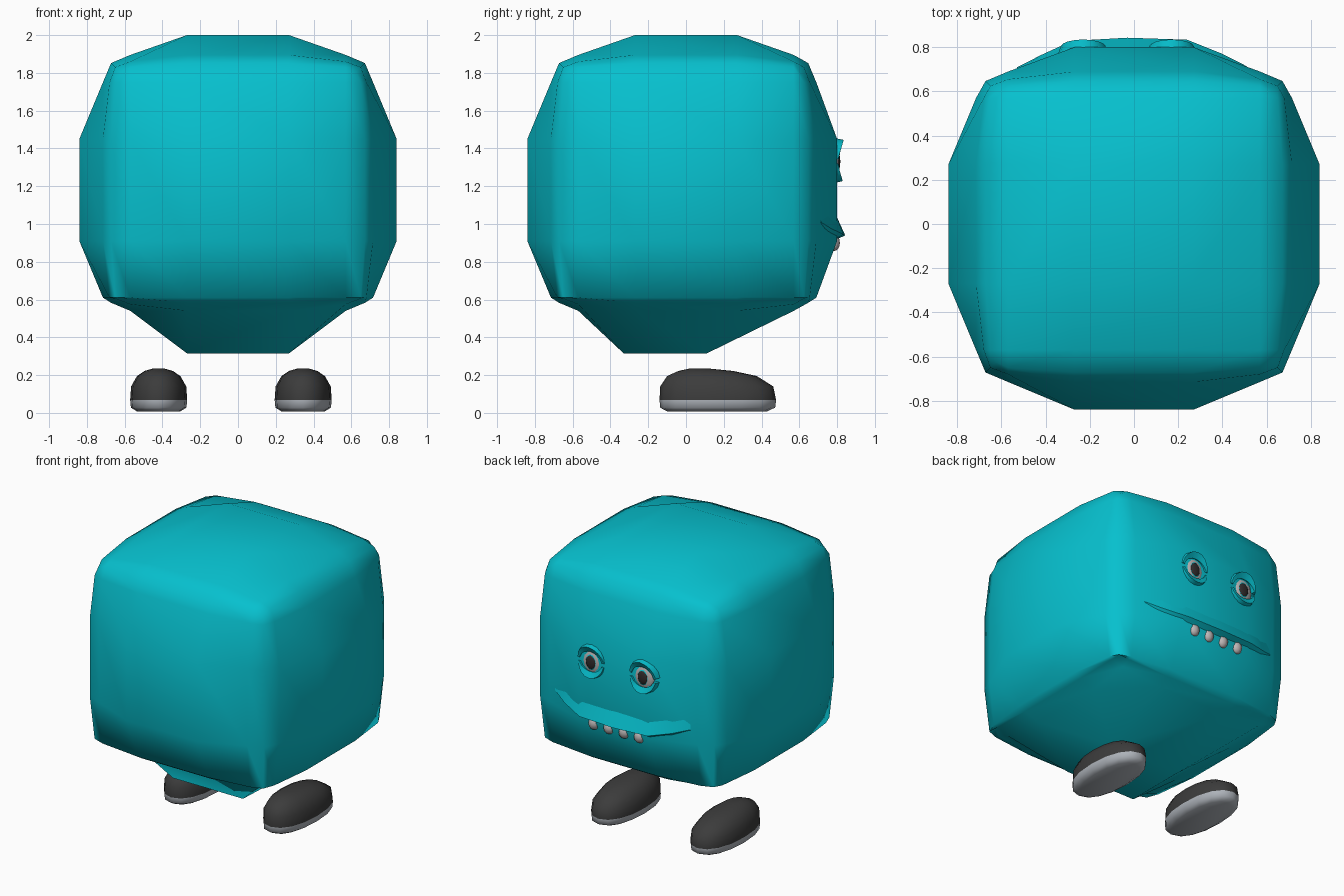
import bpy, bmesh, math
from mathutils import Vector

if "Cube" in bpy.data.objects:
    bpy.data.objects.remove(bpy.data.objects["Cube"])


def material(name, rgb):
    m = bpy.data.materials.new(name)
    m.diffuse_color = (*rgb, 1)
    m.use_nodes = True
    m.node_tree.nodes["Principled BSDF"].inputs["Base Color"].default_value = m.diffuse_color
    return m


TEAL = material("teal skin", (0.002, 0.53, 0.62))
DARK = material("dark shoe", (0.045, 0.045, 0.045))
GREY = material("grey sole", (0.42, 0.45, 0.49))
WHITE = material("off white", (0.52, 0.48, 0.48))
PUPIL = material("pupil", (0.03, 0.025, 0.025))


def finish(name, bm, mats, angle=60):
    bmesh.ops.recalc_face_normals(bm, faces=bm.faces)
    me = bpy.data.meshes.new(name)
    bm.to_mesh(me)
    bm.free()
    for m in mats:
        me.materials.append(m)
    ob = bpy.data.objects.new(name, me)
    bpy.context.collection.objects.link(ob)
    bpy.ops.object.select_all(action='DESELECT')
    ob.select_set(True)
    bpy.context.view_layer.objects.active = ob
    bpy.ops.object.shade_smooth_by_angle(angle=math.radians(angle))


def loft(rings):
    """Skin between rings of points and cap both ends."""
    bm = bmesh.new()
    rows = [[bm.verts.new(p) for p in ring] for ring in rings]
    n = len(rows[0])
    for a, b in zip(rows, rows[1:]):
        for i in range(n):
            j = (i + 1) % n
            bm.faces.new((a[i], a[j], b[j], b[i]))
    bm.faces.new(rows[0])
    bm.faces.new(rows[-1])
    return bm


def ellipsoid(name, centre, radii, mat, segs=14, rings=8):
    bm = bmesh.new()
    bmesh.ops.create_uvsphere(bm, u_segments=segs, v_segments=rings, radius=1)
    for v in bm.verts:
        v.co = Vector(centre) + Vector(c * r for c, r in zip(v.co, radii))
    finish(name, bm, [mat])


# Body: bulging cube with five cells per side; the outer cells form soft ridges.
# Reach of a vertex, by which line it sits on in the other two axes
# (0 inner line, 1 outer line, 2 ridge): keys are the sorted pair.
REACH = {(0, 0): 0.84, (0, 1): 0.715, (1, 1): 0.68,
         (0, 2): 0.672, (1, 2): 0.65, (2, 2): 0.625}
LINE = (0.27, 0.57)
MID_Z = 1.18
bm = bmesh.new()
bmesh.ops.create_cube(bm, size=2)
bmesh.ops.subdivide_edges(bm, edges=bm.edges[:], cuts=4, use_grid_fill=True)
for v in bm.verts:
    c = v.co.copy()
    level = [0 if abs(a) < 0.4 else 1 if abs(a) < 0.8 else 2 for a in c]
    p = []
    for i in range(3):
        key = tuple(sorted(level[j] for j in range(3) if j != i))
        r = REACH[key] if level[i] == 2 else LINE[level[i]]
        if level[i] == 2 and i == 1 and c.y > 0:      # flatter face side
            r = 0.80 if key == (0, 0) else r - 0.025
        if level[i] == 2 and i == 2:
            if c.z > 0:
                r -= 0.02 if key == (0, 0) else 0.0
            else:                                     # underside
                r = 0.865 if key == (0, 0) else r - 0.075
        p.append(math.copysign(r, c[i]))
    if level[2] == 2 and c.z < 0 and level[:2] == [0, 0]:
        p[1] -= 0.06 if c.y < 0 else 0.16             # underside patch sits rearward
    v.co = (p[0], p[1], p[2] + MID_Z)
finish("body", bm, [TEAL], 75)

# Upper lip: tapered fold running across the face
rings = []
for x, wall, bump, z in ((-0.53, 0.705, 0.004, 1.01), (-0.42, 0.745, 0.02, 0.975),
                         (-0.28, 0.795, 0.034, 0.945), (-0.03, 0.80, 0.043, 0.94),
                         (0.24, 0.80, 0.034, 0.945), (0.40, 0.75, 0.02, 0.975),
                         (0.51, 0.71, 0.004, 1.01)):
    rings.append([(x, wall - 0.012, z + 0.12), (x, wall + bump, z),
                  (x, wall - 0.02, z - 0.03), (x, wall - 0.05, z)])
finish("upper_lip", loft(rings), [TEAL], 50)

# Teeth
for i in range(4):
    ellipsoid(f"tooth_{i + 1}", (-0.19 + 0.117 * i, 0.785, 0.9),
              (0.039, 0.03, 0.043), WHITE, 8, 6)


def eyelid(name, cx, a0, a1, reach, lift):
    """Curved wedge around an eye between two angles."""
    rings = []
    for i in range(9):
        t = i / 8
        a = math.radians(a0 + (a1 - a0) * t)
        f = 0.35 + 0.65 * math.sin(math.pi * t)
        section = ((reach + 0.012, 0.775), (reach, 0.79 + lift * f),
                   (reach - 0.04 * f, 0.81), (reach - 0.025, 0.775))
        rings.append([(cx + r * 0.92 * math.cos(a), y, 1.335 + r * math.sin(a))
                      for r, y in section])
    finish(name, loft(rings), [TEAL], 40)


# Eyes with lids
for side, cx in (("left", -0.23), ("right", 0.17)):
    ellipsoid(side + "_eyeball", (cx, 0.782, 1.33), (0.08, 0.028, 0.094), WHITE)
    ellipsoid(side + "_iris", (cx, 0.800, 1.33), (0.044, 0.013, 0.056), TEAL)
    ellipsoid(side + "_pupil", (cx, 0.805, 1.33), (0.037, 0.012, 0.047), PUPIL)
    eyelid(side + "_upper_lid", cx, 5, 175, 0.11, 0.045)
    eyelid(side + "_lower_lid", cx, 190, 350, 0.108, 0.04)

# Shoes: stacked oval rings, grey below the sole line
LAYERS = ((0.008, 0.115, -0.10, 0.43), (0.028, 0.147, -0.137, 0.472),
          (0.068, 0.151, -0.14, 0.477), (0.14, 0.146, -0.137, 0.462),
          (0.195, 0.115, -0.10, 0.375), (0.222, 0.075, -0.04, 0.25),
          (0.235, 0.03, 0.02, 0.12))
for side, cx in (("left", -0.42), ("right", 0.345)):
    rings = []
    for z, w, y0, y1 in LAYERS:
        ring = []
        for i in range(16):
            a = math.tau * i / 16
            s, c = math.sin(a), math.cos(a)
            ring.append((cx + w * math.copysign(abs(c) ** 0.9, c),
                         (y0 + y1) / 2 + (y1 - y0) / 2 * math.copysign(abs(s) ** 0.9, s), z))
        rings.append(ring)
    bm = loft(rings)
    for f in bm.faces:
        f.material_index = 1 if f.calc_center_median().z < 0.068 else 0
    finish(side + "_shoe", bm, [DARK, GREY], 70)
